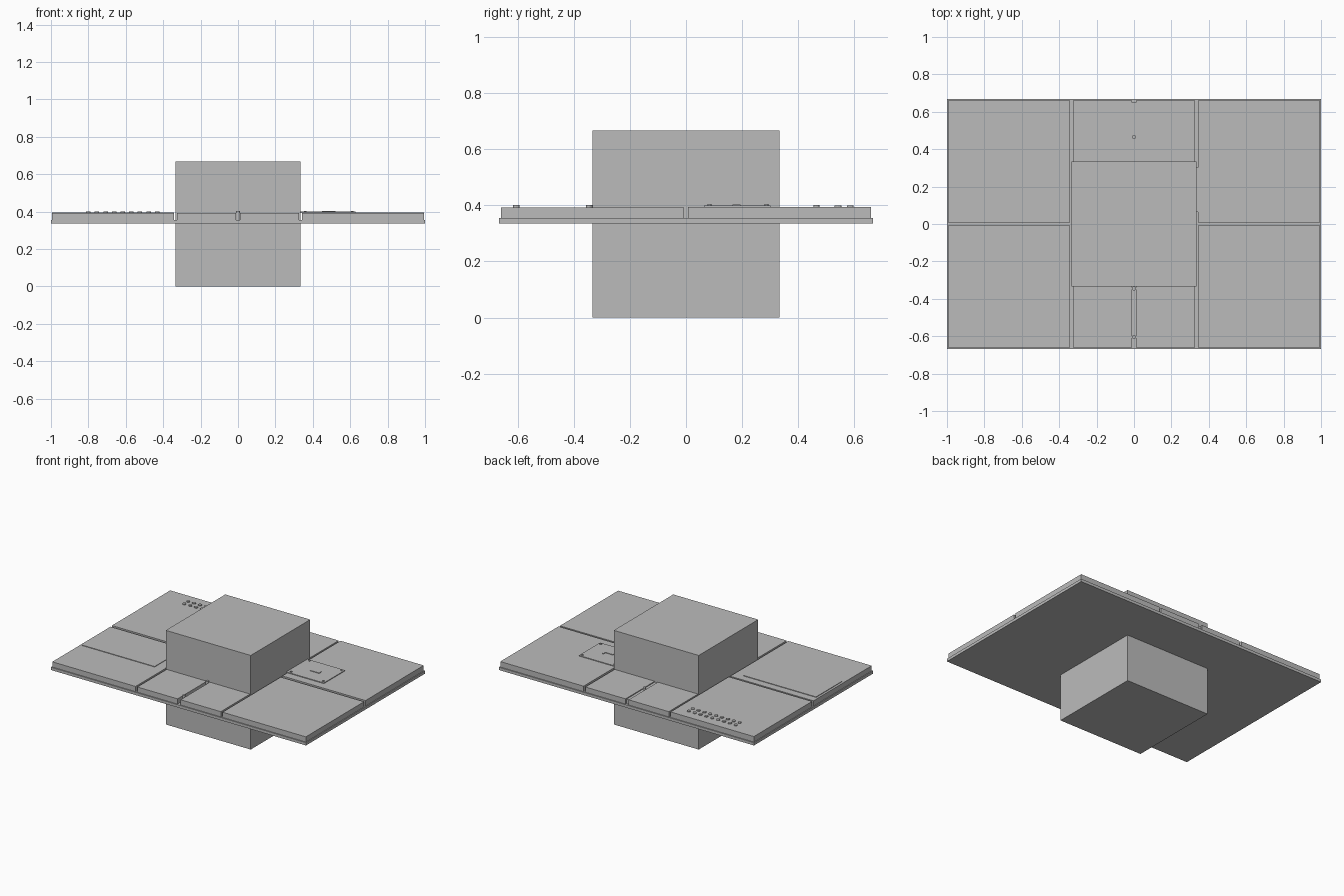
import bpy, bmesh
from mathutils import Matrix, Vector

if "Cube" in bpy.data.objects:
    bpy.data.objects.remove(bpy.data.objects["Cube"])

grey = bpy.data.materials.new("plain grey")
grey.diffuse_color = (0.5, 0.5, 0.5, 1)
grey.use_nodes = True
grey.node_tree.nodes["Principled BSDF"].inputs["Base Color"].default_value = grey.diffuse_color


def finish(name, bm):
    mesh = bpy.data.meshes.new(name)
    bm.to_mesh(mesh)
    bm.free()
    mesh.materials.append(grey)
    obj = bpy.data.objects.new(name, mesh)
    bpy.context.collection.objects.link(obj)
    return obj


def add_box(bm, x0, x1, y0, y1, z0, z1):
    size = Vector((x1 - x0, y1 - y0, z1 - z0))
    mid = Vector((x0 + x1, y0 + y1, z0 + z1)) / 2
    bmesh.ops.create_cube(bm, size=1, matrix=Matrix.Translation(mid) @ Matrix.Diagonal((*size, 1)))


def box(name, *bounds):
    bm = bmesh.new()
    add_box(bm, *bounds)
    return finish(name, bm)


def studs(name, points, radius, z0, z1):
    bm = bmesh.new()
    for x, y in points:
        bmesh.ops.create_cone(bm, cap_ends=True, segments=12, radius1=radius, radius2=radius,
                              depth=z1 - z0, matrix=Matrix.Translation((x, y, (z0 + z1) / 2)))
    return finish(name, bm)


BASE, FLOOR, TOP = 0.335, 0.355, 0.394

# Central cube and thin base slab
box("central_cube", -0.333, 0.333, -0.333, 0.333, 0, 0.667)
box("base_slab", -1, 1, -0.667, 0.667, BASE, FLOOR)

# Corner panels separated by narrow grooves
for side, x0, x1 in (("left", -0.994, -0.341), ("right", 0.341, 0.994)):
    box(side + "_front_panel", x0, x1, -0.66, -0.008, FLOOR, TOP - 0.002)
    box(side + "_back_panel", x0, x1, 0.008, 0.66, FLOOR, TOP)

# Paired middle panels in front of and behind the cube
for end, y0, y1 in (("front", -0.66, -0.32), ("back", 0.32, 0.66)):
    box(end + "_middle_panel_left", -0.327, -0.012, y0, y1, FLOOR, TOP - 0.002)
    box(end + "_middle_panel_right", 0.012, 0.327, y0, y1, FLOOR, TOP - 0.002)
box("back_groove_filler", -0.012, 0.012, 0.32, 0.65, FLOOR, TOP - 0.008)

# Small pegs along the middle groove
studs("groove_pegs", [(0, -0.605), (0, -0.345), (0, 0.465)], 0.011, FLOOR, 0.402)

# Thin rectangle on the left front panel
box("left_inlay", -0.978, -0.41, -0.348, -0.06, 0.39, 0.396)

# Bolted plate with a small hook on the right back panel
box("right_plate", 0.33, 0.628, 0.065, 0.302, TOP - 0.002, 0.399)
studs("plate_bolts", [(x, y) for x in (0.36, 0.61) for y in (0.083, 0.287)], 0.007, 0.396, 0.404)
hook = bmesh.new()
add_box(hook, 0.45, 0.52, 0.165, 0.174, 0.397, 0.403)
add_box(hook, 0.51, 0.52, 0.174, 0.195, 0.397, 0.403)
finish("plate_hook", hook)

# Two rows of dots on the left back panel
studs("dot_rows", [(-0.8 + 0.046 * i, y) for i in range(9) for y in (0.542, 0.585)],
      0.012, TOP - 0.002, 0.4)
